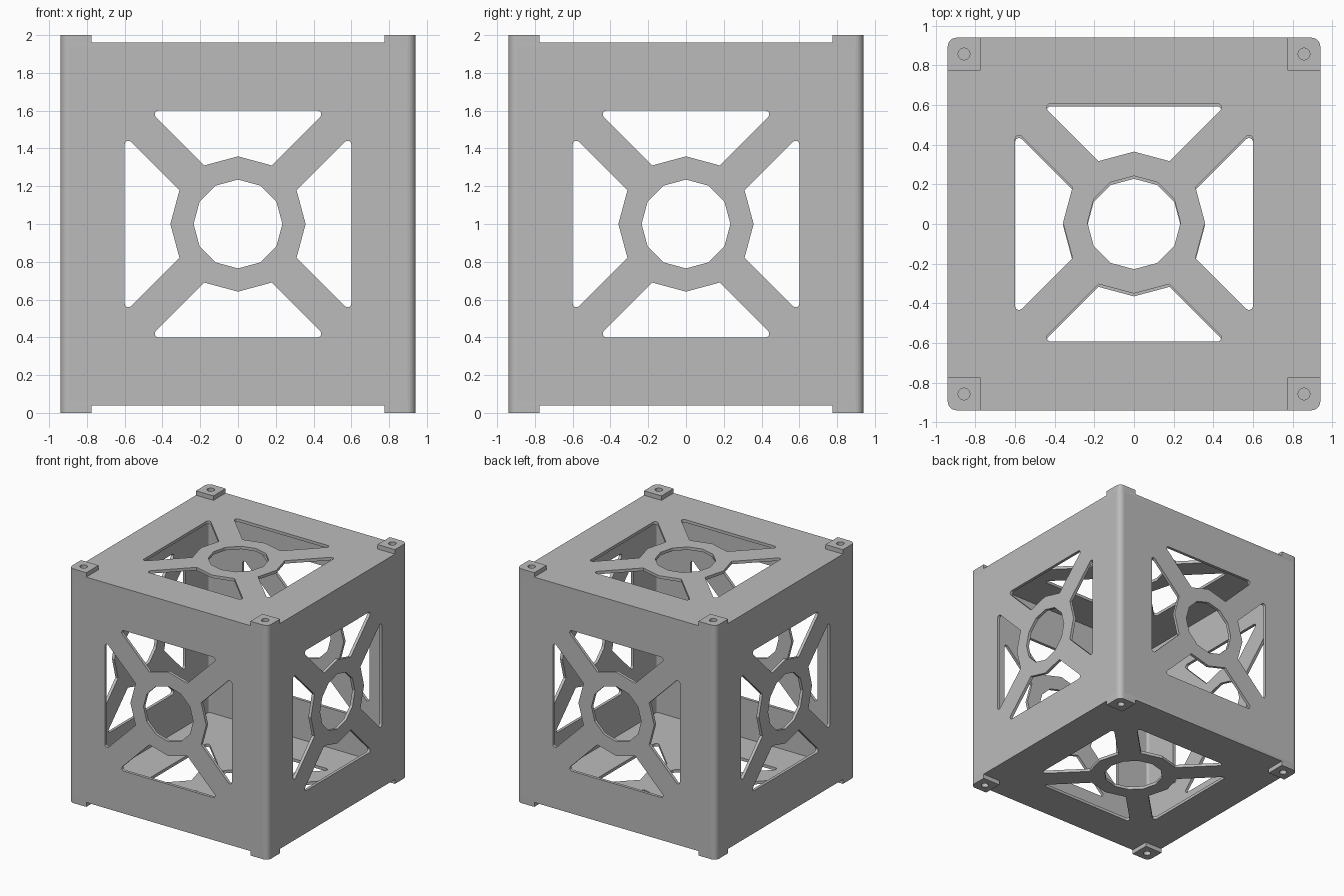
import bpy, bmesh
from math import radians, sin, cos, sqrt
from mathutils import Matrix

if "Cube" in bpy.data.objects:
    bpy.data.objects.remove(bpy.data.objects["Cube"], do_unlink=True)

HALF = 0.94       # half width of the frame
FOOT = 0.038      # height of the corner pads
T = 0.025         # sheet thickness
R = 0.045         # vertical corner radius
RING, HOLE = 0.358, 0.235
WINDOW = 0.6      # half size of the cut-out area
PAD = 0.165
BODY = 2 - 2 * FOOT

metal = bpy.data.materials.new("grey metal")
metal.use_nodes = True
grey = (0.5, 0.5, 0.5, 1)
metal.diffuse_color = grey
metal.node_tree.nodes["Principled BSDF"].inputs["Base Color"].default_value = grey


def arc(cx, cy, r, start, end, steps):
    angles = [radians(start + (end - start) * i / steps) for i in range(steps + 1)]
    return [(cx + r * cos(a), cy + r * sin(a)) for a in angles]


def circle(cx, cy, r, n):
    return arc(cx, cy, r, 0, 360, n)[:-1]


def rectangle(w, h):
    return [(-w, -h), (w, -h), (w, h), (-w, h)]


def windows():
    """Four fillet-cornered openings between the diagonal struts, and the centre hole."""
    r = 0.02
    tip = WINDOW - RING * (sin(radians(60)) - 0.5)
    right = arc(tip - r * (1 + sqrt(2)), WINDOW - r, r, 90, -45, 6)
    left = [(-x, y) for x, y in reversed(right)]
    shape = right + arc(0, 0, RING, 60, 120, 2) + left
    loops = [circle(0, 0, HOLE, 12)]
    for k in range(4):
        c, s = cos(radians(90 * k)), sin(radians(90 * k))
        loops.append([(c * x - s * y, s * x + c * y) for x, y in shape])
    return loops


def sheet(name, loops, thickness, matrix):
    """Flat part from an outline with holes, given a thickness and placed."""
    curve = bpy.data.curves.new(name, 'CURVE')
    curve.dimensions = '2D'
    curve.fill_mode = 'BOTH'
    curve.extrude = thickness / 2
    for points in loops:
        spline = curve.splines.new('POLY')
        spline.points.add(len(points) - 1)
        for p, (x, y) in zip(spline.points, points):
            p.co = (x, y, 0, 1)
        spline.use_cyclic_u = True
    source = bpy.data.objects.new(name + " outline", curve)
    bpy.context.scene.collection.objects.link(source)
    graph = bpy.context.evaluated_depsgraph_get()
    mesh = bpy.data.meshes.new_from_object(source.evaluated_get(graph))
    bpy.data.objects.remove(source, do_unlink=True)
    bpy.data.curves.remove(curve)

    bm = bmesh.new()
    bm.from_mesh(mesh)
    bmesh.ops.remove_doubles(bm, verts=bm.verts, dist=0.0001)
    bmesh.ops.recalc_face_normals(bm, faces=bm.faces)
    bm.to_mesh(mesh)
    bm.free()
    mesh.transform(matrix)
    mesh.materials.clear()
    mesh.materials.append(metal)
    part = bpy.data.objects.new(name, mesh)
    bpy.context.scene.collection.objects.link(part)
    bpy.ops.object.select_all(action='DESELECT')
    part.select_set(True)
    bpy.context.view_layer.objects.active = part
    bpy.ops.object.shade_smooth_by_angle(angle=radians(25))
    return part


def move(x, y, z):
    return Matrix.Translation((x, y, z))


def turn(k):
    return Matrix.Rotation(radians(90 * k), 4, 'Z')


cut = windows()
inner = HALF - R

# Side panels and rounded vertical corners, between top and bottom plates
side_height = BODY - 2 * T
corner = arc(inner, inner, R, 0, 90, 6) + arc(inner, inner, R - T, 90, 0, 6)
for k, label in enumerate(("front", "left", "back", "right")):
    place = turn(k) @ move(0, T / 2 - HALF, 1) @ Matrix.Rotation(radians(90), 4, 'X')
    sheet(label + "_panel", [rectangle(inner, side_height / 2)] + cut, T, place)
    sheet("corner_edge_%d" % k, [corner], side_height, turn(k) @ move(0, 0, 1))

# Top and bottom plates with rounded corners
plate = []
for k, (sx, sy) in enumerate(((1, 1), (-1, 1), (-1, -1), (1, -1))):
    plate += arc(sx * inner, sy * inner, R, 90 * k, 90 * k + 90, 6)
for label, side in (("top", 1), ("bottom", -1)):
    shifted = [[(x, y + 0.007 * side) for x, y in loop] for loop in cut]
    sheet(label + "_plate", [plate] + shifted, T, move(0, 0, 1 + side * (BODY - T) / 2))

# Corner pads with screw holes
low, mid = HALF - PAD, HALF - PAD / 2
pad = [(low, low), (HALF, low)] + arc(inner, inner, R, 0, 90, 6) + [(low, HALF)]
for k in range(4):
    for label, z in (("top", 2 - FOOT / 2), ("bottom", FOOT / 2)):
        sheet("%s_pad_%d" % (label, k), [pad, circle(mid, mid, 0.03, 16)], FOOT,
              turn(k) @ move(0, 0, z))
